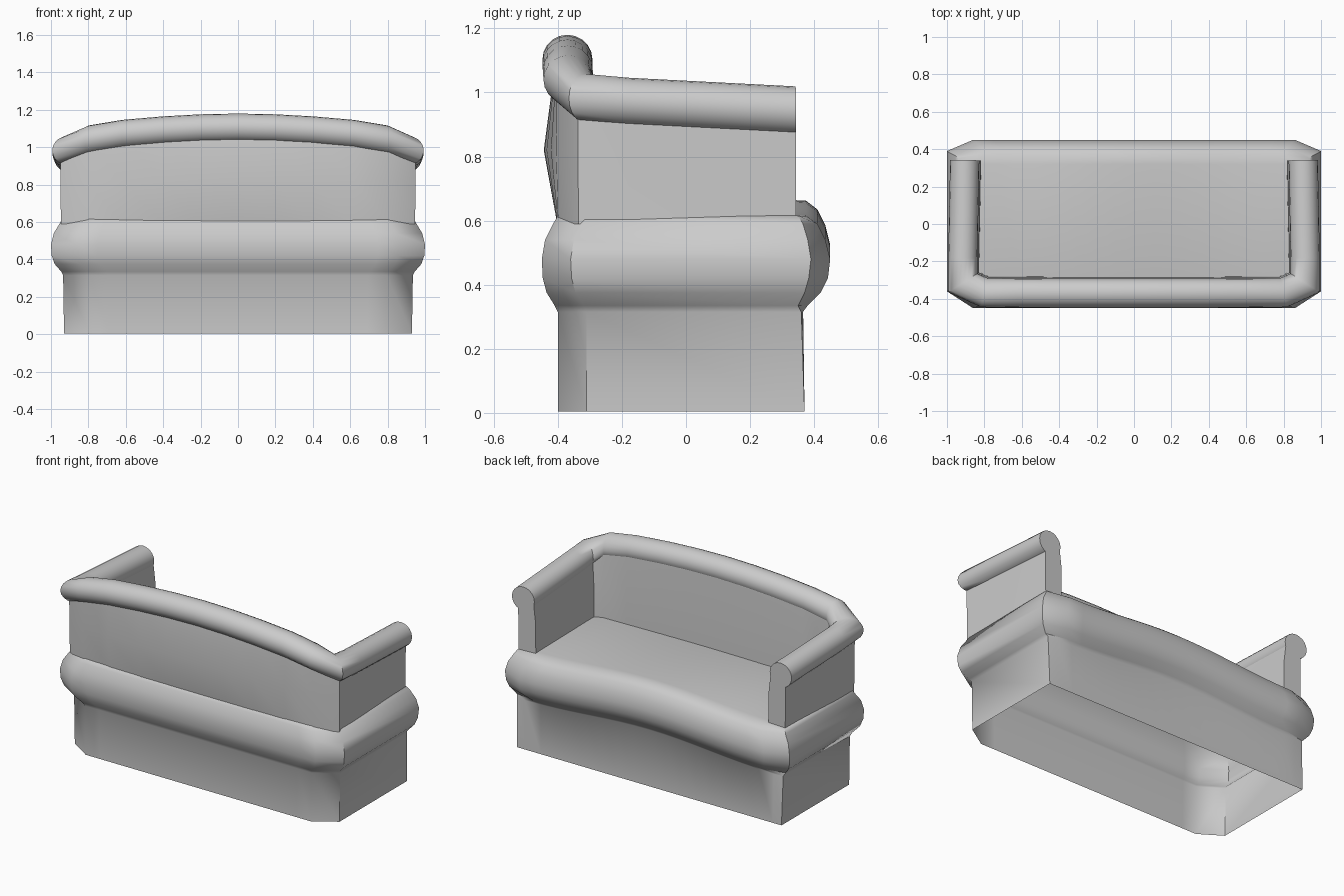
import bpy, bmesh, math
from mathutils import Vector

if "Cube" in bpy.data.objects:
    bpy.data.objects.remove(bpy.data.objects["Cube"])


def make_object(name, bm, angle):
    bmesh.ops.recalc_face_normals(bm, faces=bm.faces)
    me = bpy.data.meshes.new(name)
    bm.to_mesh(me)
    bm.free()
    ob = bpy.data.objects.new(name, me)
    bpy.context.collection.objects.link(ob)
    bpy.ops.object.select_all(action='DESELECT')
    ob.select_set(True)
    bpy.context.view_layer.objects.active = ob
    bpy.ops.object.shade_smooth_by_angle(angle=math.radians(angle))
    return ob


def loft(bm, rings):
    """Join closed rings of points with quads; return the vertex rings."""
    vs = [[bm.verts.new(p) for p in r] for r in rings]
    for a, b in zip(vs, vs[1:]):
        n = len(a)
        for i in range(n):
            j = (i + 1) % n
            bm.faces.new((a[i], a[j], b[j], b[i]))
    return vs


# Base: straight plinth, swollen band, seat on top, open underneath
INNER = [-1 + i / 8 for i in range(17)]


def base_ring(z, xs, yb, yf, front_cut, lift):
    front, back = [], []
    for t in [None] + INNER + [None]:
        if t is None:
            s = -1 if not front else 1
            front.append((s * xs, yf - front_cut, z))
            back.append((s * xs, yb + 0.09, z))
        else:
            x = t * (xs - 0.14)
            k = lift * (0.5 + 0.5 * math.cos(math.pi * t))
            xf = t * (xs - (0.14 if front_cut > 0.02 else 0.06))
            front.append((xf, yf, z + k))
            back.append((x, yb, z))
    return front + back[::-1]


levels = [
    (0.005, 0.93, -0.40, 0.37, 0.0, 0),
    (0.315, 0.935, -0.40, 0.365, 0.005, 0.045),
    (0.335, 0.945, -0.41, 0.38, 0.03, 0.045),
    (0.375, 0.98, -0.435, 0.42, 0.05, 0.045),
    (0.42, 0.996, -0.447, 0.443, 0.06, 0.045),
    (0.48, 1.00, -0.45, 0.45, 0.06, 0.045),
    (0.54, 0.985, -0.44, 0.435, 0.055, 0.045),
    (0.59, 0.955, -0.415, 0.41, 0.045, 0.045),
    (0.615, 0.94, -0.40, 0.375, 0.025, 0.047),
    (0.62, 0.92, -0.38, 0.32, 0.02, 0.045),
]
bm = bmesh.new()
top = loft(bm, [base_ring(*l) for l in levels])[-1]
half = len(top) // 2
front, back = top[:half], top[half:][::-1]
for i in range(half - 1):
    bm.faces.new((front[i], front[i + 1], back[i + 1], back[i]))
make_object("sofa_base_and_seat", bm, 50)

# Shared U-shaped path along the arms and back
right = [(0.905, 0.342, 0.943), (0.915, -0.18, 0.97), (0.915, -0.315, 0.982),
         (0.80, -0.367, 1.04), (0.62, -0.369, 1.07), (0.4, -0.37, 1.089),
         (0.2, -0.37, 1.10), (0, -0.37, 1.104)]
path = right + [(-x, y, z) for x, y, z in right[-2::-1]]


def frames():
    """Yield each path point with its mitred outward direction in plan."""
    P = [Vector(p) for p in path]
    for i, p in enumerate(P):
        a = (P[i] - P[i - 1]) if i else (P[1] - P[0])
        b = (P[i + 1] - P[i]) if i < len(P) - 1 else a
        a = Vector((a.x, a.y, 0)).normalized()
        b = Vector((b.x, b.y, 0)).normalized()
        d = (a + b).normalized()
        yield p, Vector((-d.y, d.x, 0)) / d.dot(a)


def sweep(name, section, angle):
    bm = bmesh.new()
    vs = loft(bm, [[p + out * o + Vector((0, 0, z - p.z)) for o, z in section(p)]
                   for p, out in frames()])
    bm.faces.new(vs[0])
    bm.faces.new(vs[-1][::-1])
    return make_object(name, bm, angle)


# Upright wall of the arms and the bowed back
def wall_section(p):
    bow = 0.04 * max(0, 1 - (p.x / 0.85) ** 2)
    s = -1
    return [(s * -0.032, 0.59), (s * -0.034 + bow, 0.82), (s * -0.036, p.z),
            (s * 0.07, p.z), (s * 0.085, 0.82), (s * 0.088, 0.59)]


# Rolled rail on top, slightly thicker at the arms
def rail_section(p):
    return [(0.078 * math.cos(a), p.z + 0.076 * math.sin(a))
            for a in [2 * math.pi * i / 20 for i in range(20)]]


# outward direction must point away from the seat
first_out = next(frames())[1]
if first_out.x < 0:
    path.reverse()
sweep("arm_and_back_wall", wall_section, 45)
sweep("rolled_rail", rail_section, 50)
